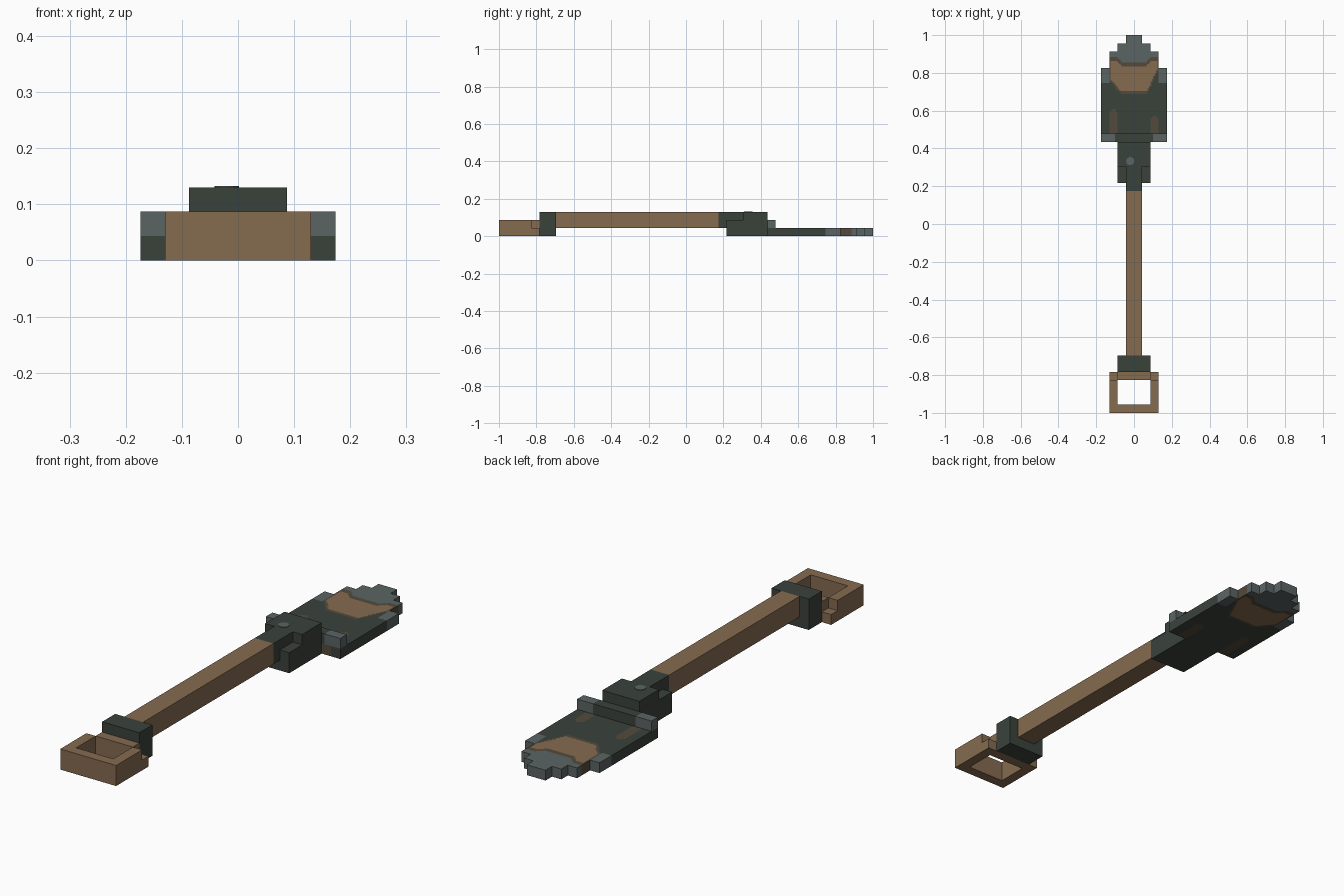
import bpy, bmesh

if "Cube" in bpy.data.objects:
    bpy.data.objects.remove(bpy.data.objects["Cube"])

U = 2 / 46  # one block of the model


def material(name, r, g, b):
    m = bpy.data.materials.new(name)
    m.use_nodes = True
    m.diffuse_color = (r, g, b, 1)
    bsdf = next(n for n in m.node_tree.nodes if n.type == "BSDF_PRINCIPLED")
    bsdf.inputs["Base Color"].default_value = (r, g, b, 1)
    return m


wood = material("wood_brown", 0.235, 0.145, 0.08)
green = material("dark_green", 0.042, 0.054, 0.044)
steel = material("steel_grey", 0.105, 0.127, 0.127)
rust = material("dull_brown", 0.088, 0.068, 0.045)


def finish(name, bm, *mats):
    bmesh.ops.recalc_face_normals(bm, faces=bm.faces)
    me = bpy.data.meshes.new(name)
    bm.to_mesh(me)
    bm.free()
    for m in mats:
        me.materials.append(m)
    ob = bpy.data.objects.new(name, me)
    bpy.context.collection.objects.link(ob)
    return ob


def box(name, mat, x, y, z):
    """Block spanning the given block ranges on each axis."""
    bm = bmesh.new()
    bmesh.ops.create_cube(bm, size=1)
    for v in bm.verts:
        v.co = [U * (r[0] if c < 0 else r[1]) for c, r in zip(v.co, (x, y, z))]
    return finish(name, bm, mat)


# Handle grip: open frame with low rear corners
box("grip_front", wood, (-3, 3), (-23, -22), (0, 2))
box("grip_back", wood, (-2, 2), (-19, -18), (0, 2))
for side, s in (("left", 1), ("right", -1)):
    x = sorted((2 * s, 3 * s))
    box(f"grip_{side}", wood, x, (-22, -19), (0, 2))
    box(f"grip_corner_{side}", wood, x, (-19, -18), (0, 1))

# Shaft, collar and socket
box("collar", green, (-2, 2), (-18, -16), (0, 3))
box("shaft", wood, (-1, 1), (-16, 4), (1, 3))
box("socket_neck", green, (-1, 1), (4, 7), (1, 3))
box("socket_lower", green, (-2, 2), (5, 7), (0, 2))
box("socket_upper", green, (-2, 2), (7, 10), (0, 3))

# Rivet mark on the socket
bm = bmesh.new()
bmesh.ops.create_cone(bm, cap_ends=True, segments=12, radius1=0.022, radius2=0.022, depth=0.002)
finish("rivet", bm, steel).location = (-0.02, 0.333, 3 * U + 0.001)

# Foot rest along the top of the blade
box("foot_rest", green, (-2.3, 2.3), (10, 11), (1, 2))
for side, s in (("left", 1), ("right", -1)):
    box(f"foot_rest_{side}", steel, sorted((2.3 * s, 4 * s)), (10, 11), (1, 2))


# Blade: stepped outline with worn patches
def half_width(y):
    return 4 if y < 19 else 3 if y < 21 else 2 if y < 22 else 1


def blade_colour(x, y):
    a = abs(x)
    low = 0.705 + max(0, a - 0.07) * (1.2 if x < 0 else 2.2)
    high = 0.835 if a < 0.06 else min(0.865, 0.835 + (a - 0.06))
    inside = min(y - low, high - y, 0.122 - a)
    if inside > 0:
        return 0
    if inside > -0.018 and a < 3 * U:
        return 3
    top = 0.61 if x < 0 else 0.57
    if ((a - 0.108) / 0.024) ** 2 + max(0, (y - top + 0.04) / 0.04) ** 2 < 1 and y < top:
        return 3
    if y > 0.83 or (a > 0.13 and y > 0.745):
        return 2
    return 1


N = 6  # colour cells per block
bm = bmesh.new()
bmesh.ops.create_grid(bm, x_segments=8 * N, y_segments=13 * N, size=1)
for v in bm.verts:
    v.co = (v.co.x * 4 * U, (16.5 + v.co.y * 6.5) * U, 0)
outside = []
for f in bm.faces:
    c = f.calc_center_median() / U
    if abs(c.x) > half_width(c.y):
        outside.append(f)
bmesh.ops.delete(bm, geom=outside, context="FACES")
grown = bmesh.ops.extrude_face_region(bm, geom=bm.faces[:], use_keep_orig=True)
for v in grown["geom"]:
    if isinstance(v, bmesh.types.BMVert):
        v.co.z = U
for f in bm.faces:
    c = f.calc_center_median()
    f.material_index = blade_colour(c.x, c.y)
finish("blade", bm, wood, green, steel, rust)
